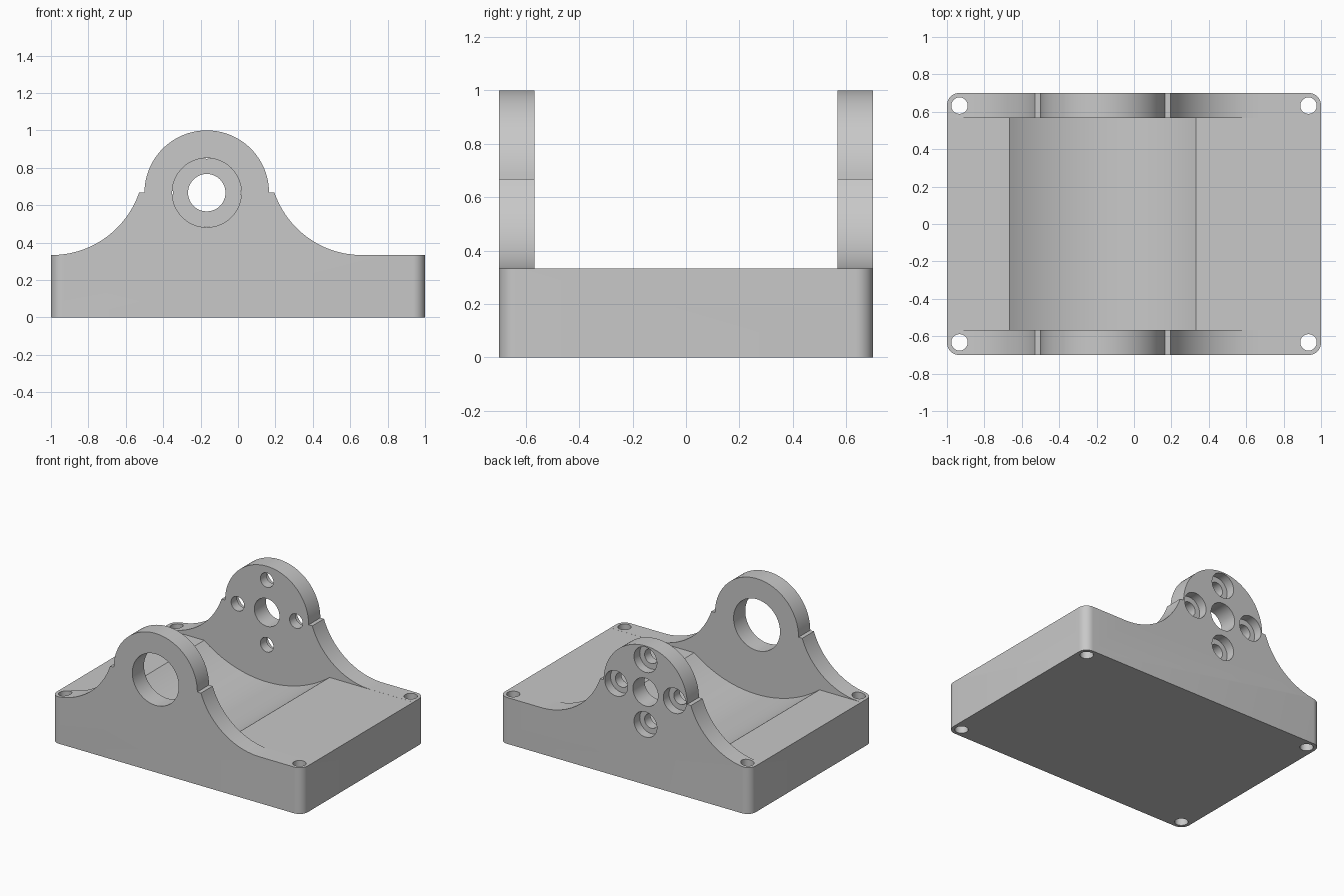
import bpy, bmesh, math
from mathutils import Vector

if "Cube" in bpy.data.objects:
    bpy.data.objects.remove(bpy.data.objects["Cube"])

CX, CZ = -0.167, 0.667      # bearing axis
FLOOR = 0.3333              # top of the base slab
INNER = 0.567               # inner face of the walls (y)

grey = bpy.data.materials.new("plain grey")
grey.diffuse_color = (0.58, 0.58, 0.58, 1)
grey.use_nodes = True
grey.node_tree.nodes["Principled BSDF"].inputs["Base Color"].default_value = grey.diffuse_color


def arc(cx, cy, r, a0, a1, n):
    """Points along an arc, angles in degrees."""
    return [(cx + r * math.cos(math.radians(a0 + (a1 - a0) * i / n)),
             cy + r * math.sin(math.radians(a0 + (a1 - a0) * i / n)))
            for i in range(n + 1)]


def prism(name, pts, lo, hi, axis):
    """Extrude an outline along y (points are x,z) or z (points are x,y)."""
    bm = bmesh.new()
    place = (lambda p: (p[0], lo, p[1])) if axis == 'y' else (lambda p: (p[0], p[1], lo))
    face = bm.faces.new([bm.verts.new(place(p)) for p in pts])
    ext = bmesh.ops.extrude_face_region(bm, geom=[face])
    move = Vector((0, hi - lo, 0)) if axis == 'y' else Vector((0, 0, hi - lo))
    bmesh.ops.translate(bm, vec=move,
                        verts=[v for v in ext['geom'] if isinstance(v, bmesh.types.BMVert)])
    bmesh.ops.recalc_face_normals(bm, faces=bm.faces)
    me = bpy.data.meshes.new(name)
    bm.to_mesh(me)
    bm.free()
    ob = bpy.data.objects.new(name, me)
    bpy.context.collection.objects.link(ob)
    ob.data.materials.append(grey)
    return ob


def boolean(target, cutter, op='DIFFERENCE'):
    bpy.context.view_layer.objects.active = target
    mod = target.modifiers.new("cut", 'BOOLEAN')
    mod.operation, mod.object, mod.solver = op, cutter, 'EXACT'
    bpy.ops.object.modifier_apply(modifier=mod.name)
    bpy.data.objects.remove(cutter)


def drill(target, x, c, r, lo, hi, axis, n=48):
    boolean(target, prism("drill", arc(x, c, r, 0, 360, n)[:-1], lo, hi, axis))


# side profile: slab, concave flanks, small shoulders and round bearing head
R = 0.333                   # head radius
S = 0.362                   # shoulder half width
E = 0.83                    # half span of the flanks
w, h = E - S, CZ - FLOOR
FR = (w * w + h * h) / (2 * h)
end = -90 - math.degrees(math.asin(w / FR))
right = arc(CX + E, FLOOR + FR, FR, -90, end, 24)
left = [(2 * CX - x, z) for x, z in reversed(right)]
profile = ([(-1.05, -0.05), (1.05, -0.05), (1.05, FLOOR)] + right
           + arc(CX, CZ, R, 0, 180, 48) + left + [(-1.05, FLOOR)])
body = prism("bearing_bracket", profile, -0.8, 0.8, 'y')

# rounded plan outline
c = 0.065
plan = []
for sx, sy, a in ((1, 1, 0), (-1, 1, 90), (-1, -1, 180), (1, -1, 270)):
    plan += arc(sx * (1 - c), sy * (0.7 - c), c, a, a + 90, 10)
boolean(body, prism("plan", plan, 0, 1.2, 'z'), 'INTERSECT')

# space between the walls, with a shallow trough in the floor
f = FLOOR - 0.0004
half = math.degrees(math.acos((1 - f) / 0.8333))
trough = arc(CX, 1.0, 0.8333, -90 - half, -90 + half, 40)
gap = [(-1.2, 1.3), (-1.2, f)] + trough + [(1.2, f), (1.2, 1.3)]
boolean(body, prism("gap", gap, -INNER, INNER, 'y'))

# corner mounting holes
for sx in (-1, 1):
    for sy in (-1, 1):
        drill(body, sx * 0.933, sy * 0.633, 0.044, -0.1, 0.6, 'z', 32)

# large bearing hole in the front wall, shaft hole in the back wall
drill(body, CX, CZ, 0.185, -0.9, -0.4, 'y', 64)
drill(body, CX, CZ, 0.1, 0.4, 0.9, 'y')

# four counterbored bolt holes in the back wall
for i in range(4):
    a = i * math.pi / 2
    x, z = CX + 0.233 * math.cos(a), CZ + 0.233 * math.sin(a)
    drill(body, x, z, 0.052, 0.4, 0.9, 'y', 32)
    drill(body, x, z, 0.091, 0.635, 0.9, 'y', 40)

bpy.ops.object.select_all(action='DESELECT')
body.select_set(True)
bpy.context.view_layer.objects.active = body
bpy.ops.object.shade_smooth_by_angle(angle=math.radians(30))
